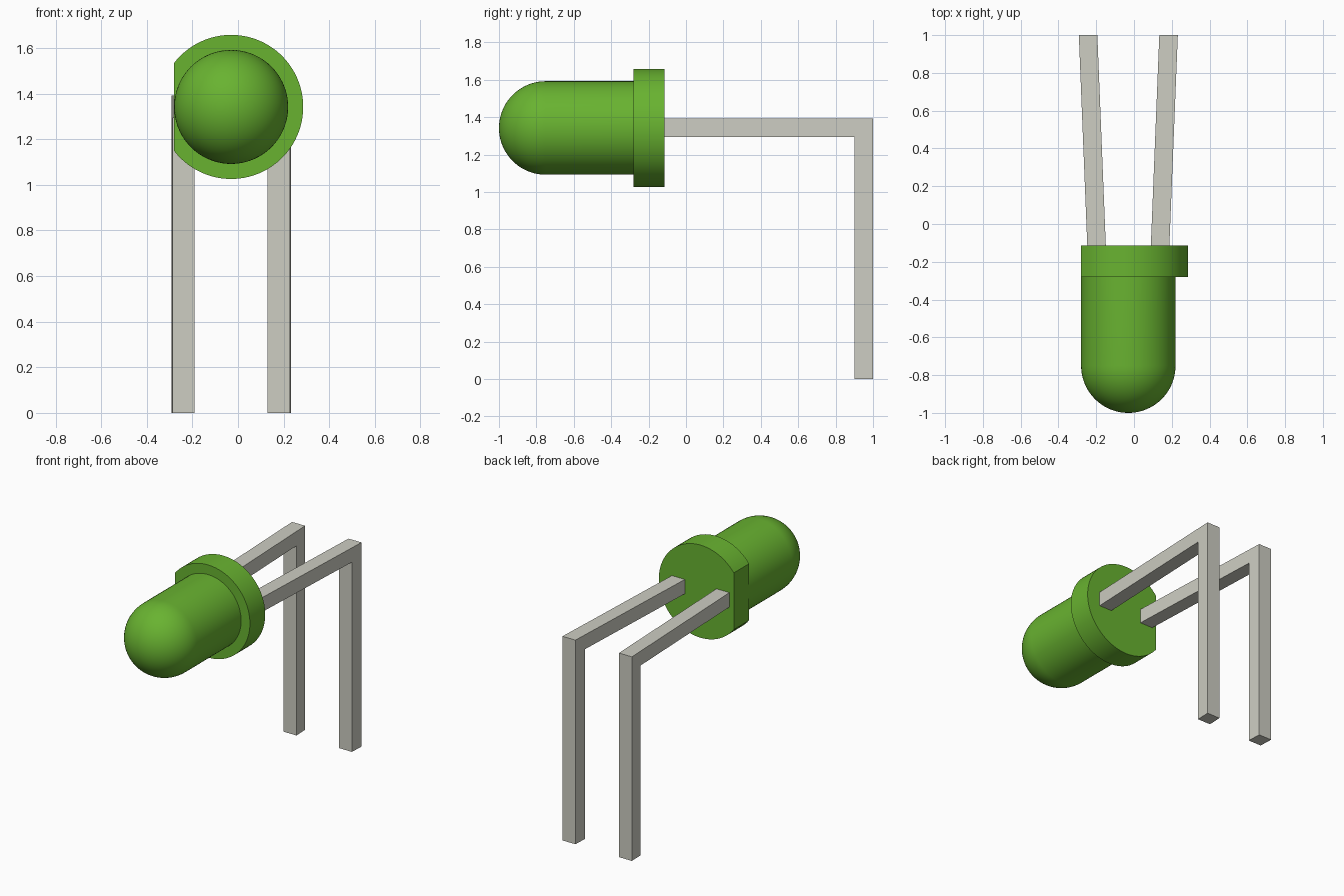
import bpy, bmesh
from math import sin, cos, acos, pi
from mathutils import Matrix, Vector

if "Cube" in bpy.data.objects:
    bpy.data.objects.remove(bpy.data.objects["Cube"])

AXIS_X, AXIS_Z = -0.03, 1.342   # lens axis, running along y
LENS_R, RIM_R = 0.25, 0.316
RIM_FRONT, RIM_BACK = -0.28, -0.115


def make_material(name, colour):
    mat = bpy.data.materials.new(name)
    mat.use_nodes = True
    mat.diffuse_color = colour
    mat.node_tree.nodes["Principled BSDF"].inputs["Base Color"].default_value = colour
    return mat


def finish(bm, name, mat, smooth=False):
    bmesh.ops.recalc_face_normals(bm, faces=bm.faces)
    mesh = bpy.data.meshes.new(name)
    bm.to_mesh(mesh)
    bm.free()
    mesh.materials.append(mat)
    obj = bpy.data.objects.new(name, mesh)
    bpy.context.collection.objects.link(obj)
    if smooth:
        bpy.ops.object.select_all(action='DESELECT')
        obj.select_set(True)
        bpy.context.view_layer.objects.active = obj
        bpy.ops.object.shade_smooth_by_angle(angle=pi / 6)
    return obj


def prism(points, offset):
    """Extrude a flat outline along an offset vector."""
    bm = bmesh.new()
    face = bm.faces.new([bm.verts.new(p) for p in points])
    ext = bmesh.ops.extrude_face_region(bm, geom=[face])
    verts = [g for g in ext["geom"] if isinstance(g, bmesh.types.BMVert)]
    bmesh.ops.translate(bm, verts=verts, vec=offset)
    return bm


green = make_material("green plastic", (0.14, 0.45, 0.03, 1))
metal = make_material("grey metal", (0.61, 0.61, 0.54, 1))

# Domed lens: a quarter circle and a straight side spun round the axis
bm = bmesh.new()
steps = 20
profile = [(LENS_R * sin(pi / 2 * i / steps), -0.75 - LENS_R * cos(pi / 2 * i / steps))
           for i in range(steps + 1)] + [(LENS_R, RIM_FRONT)]
verts = [bm.verts.new((AXIS_X + r, y, AXIS_Z)) for r, y in profile]
edges = [bm.edges.new(pair) for pair in zip(verts, verts[1:])]
bmesh.ops.spin(bm, geom=verts + edges, cent=(AXIS_X, 0, AXIS_Z), axis=(0, 1, 0),
               angle=2 * pi, steps=72)
bmesh.ops.remove_doubles(bm, verts=bm.verts, dist=0.0005)
finish(bm, "lens", green, smooth=True)

# Rim: a disc with one flat side level with the lens
half = pi - acos(LENS_R / RIM_R)
angles = [-half + 2 * half * i / 72 for i in range(73)]
outline = [(AXIS_X + RIM_R * cos(a), RIM_FRONT, AXIS_Z + RIM_R * sin(a)) for a in angles]
finish(prism(outline, Vector((0, RIM_BACK - RIM_FRONT, 0))), "rim", green, smooth=True)

# Bent leads: an L outline, sheared so the pair spreads apart towards the back
THICK, TOP = 0.098, 1.392
front, back = RIM_BACK - 0.005, 1.0
elbow = [(front, TOP), (back, TOP), (back, 0), (back - THICK, 0),
         (back - THICK, TOP - THICK), (front, TOP - THICK)]
for side, name in ((-1, "right_lead"), (1, "left_lead")):
    bm = prism([(0, y, z) for y, z in elbow], Vector((THICK, 0, 0)))
    start = AXIS_X + side * 0.168 - THICK / 2
    for v in bm.verts:
        v.co.x += start + side * 0.045 * (v.co.y - front) / (back - front)
    finish(bm, name, metal)
